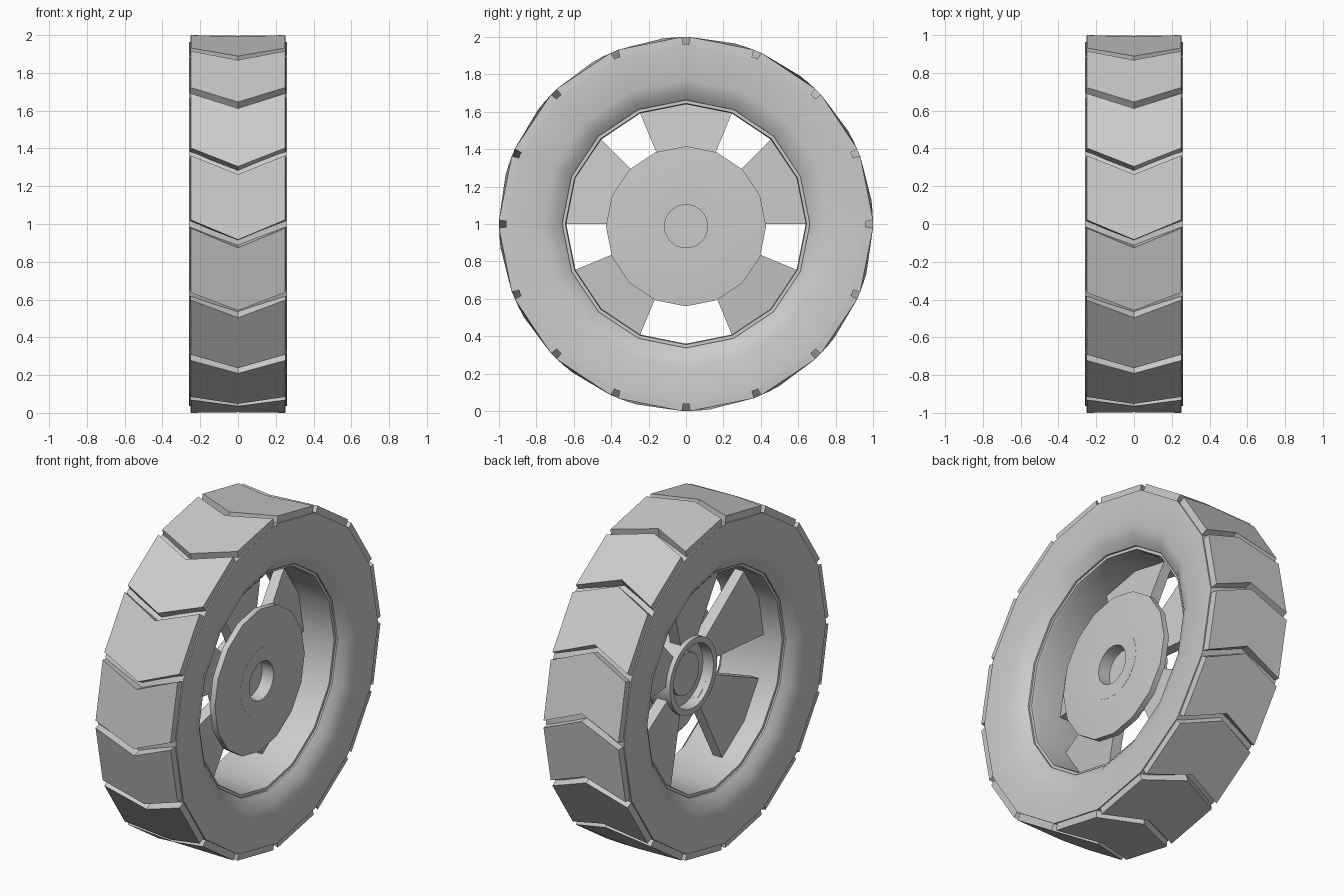
import bpy, bmesh, math
from mathutils import Vector

if "Cube" in bpy.data.objects:
    bpy.data.objects.remove(bpy.data.objects["Cube"])

CZ = 1.0
STEP = 22.5  # sixteen sides


def pt(x, r, deg, cz=CZ):
    a = math.radians(deg)
    return Vector((x, r * math.cos(a), cz + r * math.sin(a)))


def finish(name, bm, smooth=None):
    bmesh.ops.remove_doubles(bm, verts=bm.verts, dist=1e-5)
    bmesh.ops.recalc_face_normals(bm, faces=bm.faces)
    me = bpy.data.meshes.new(name)
    bm.to_mesh(me)
    bm.free()
    ob = bpy.data.objects.new(name, me)
    bpy.context.collection.objects.link(ob)
    if smooth:
        bpy.ops.object.select_all(action='DESELECT')
        ob.select_set(True)
        bpy.context.view_layer.objects.active = ob
        bpy.ops.object.shade_smooth_by_angle(angle=math.radians(smooth))
    return ob


def lathe(name, profile, n=16, cz=CZ, smooth=30):
    """Spin a closed (x, radius) loop around the axle."""
    bm = bmesh.new()
    rings = [[bm.verts.new(pt(x, r, 360 * k / n, cz)) for x, r in profile] for k in range(n)]
    m = len(profile)
    for k in range(n):
        a, b = rings[k], rings[(k + 1) % n]
        for i in range(m):
            j = (i + 1) % m
            bm.faces.new((a[i], a[j], b[j], b[i]))
    return finish(name, bm, smooth)


def slab(bm, low, high):
    """Close two matching outlines into a solid."""
    lo = [bm.verts.new(p) for p in low]
    hi = [bm.verts.new(p) for p in high]
    n = len(lo)
    bm.faces.new(lo)
    bm.faces.new(hi)
    for i in range(n):
        j = (i + 1) % n
        bm.faces.new((lo[i], lo[j], hi[j], hi[i]))


# Tyre carcass with a dished inner sidewall
half = [(0.26, 0.963), (0.26, 0.77), (0.235, 0.705), (0.2, 0.662)]
lathe("tyre", half + [(-x, r) for x, r in reversed(half)])

# Rim lip and barrel
half = [(0.19, 0.70), (0.19, 0.645), (0.165, 0.64)]
lathe("rim", half + [(-x, r) for x, r in reversed(half)])

# Chevron tread blocks
for k in range(16):
    bm = bmesh.new()
    shell = []
    for r, half_w, gap in ((0.93, 0.255, 0.7), (1.0, 0.25, 1.25)):
        a0, a1 = k * STEP + gap, (k + 1) * STEP - gap
        shell.append([[pt(x, r, a + d) for x, d in ((-half_w, 0), (0, 6), (half_w, 0))]
                      for a in (a0, a1)])
    v = [[[bm.verts.new(p) for p in row] for row in layer] for layer in shell]
    for i in range(2):
        for layer in v:
            bm.faces.new((layer[0][i], layer[0][i + 1], layer[1][i + 1], layer[1][i]))
        for e in range(2):
            bm.faces.new((v[0][e][i], v[0][e][i + 1], v[1][e][i + 1], v[1][e][i]))
    for i in (0, 2):
        bm.faces.new((v[0][0][i], v[0][1][i], v[1][1][i], v[1][0][i]))
    finish(f"tread_block_{k + 1}", bm, 25)

# Five wedge spokes, slightly dished towards the hub
for k, mid in enumerate((90, 22.5, -45, 157.5, 225)):
    bm = bmesh.new()
    arcs = [(r, mid + d) for r, d in ((0.2, -STEP), (0.65, -STEP), (0.65, 0),
                                      (0.65, STEP), (0.2, STEP), (0.2, 0))]
    sides = [[pt((i if r < 0.5 else o), r, a) for r, a in arcs]
             for i, o in ((-0.02, -0.07), (0.05, -0.01))]
    slab(bm, *sides)
    finish(f"spoke_{k + 1}", bm)

# Hub cover plate
HZ = 0.988
lathe("hub_cover", [(0.155, 0.19), (0.155, 0.28), (0.145, 0.428), (0.11, 0.428), (0.10, 0.19)], cz=HZ)

# Hub sleeve with axle bore, and the collar on the back
lathe("hub_sleeve", [(0.156, 0.115), (0.156, 0.2), (0.02, 0.2), (0.02, 0.115)], 32, HZ)
lathe("back_collar", [(0.11, 0.19), (0.11, 0.225), (-0.05, 0.225), (-0.05, 0.19)], 32, HZ)

# Axle end inside the bore
bm = bmesh.new()
slab(bm, [pt(0.0, 0.125, a * 11.25, HZ) for a in range(32)],
     [pt(0.08, 0.125, a * 11.25, HZ) for a in range(32)])
finish("axle_end", bm, 30)
